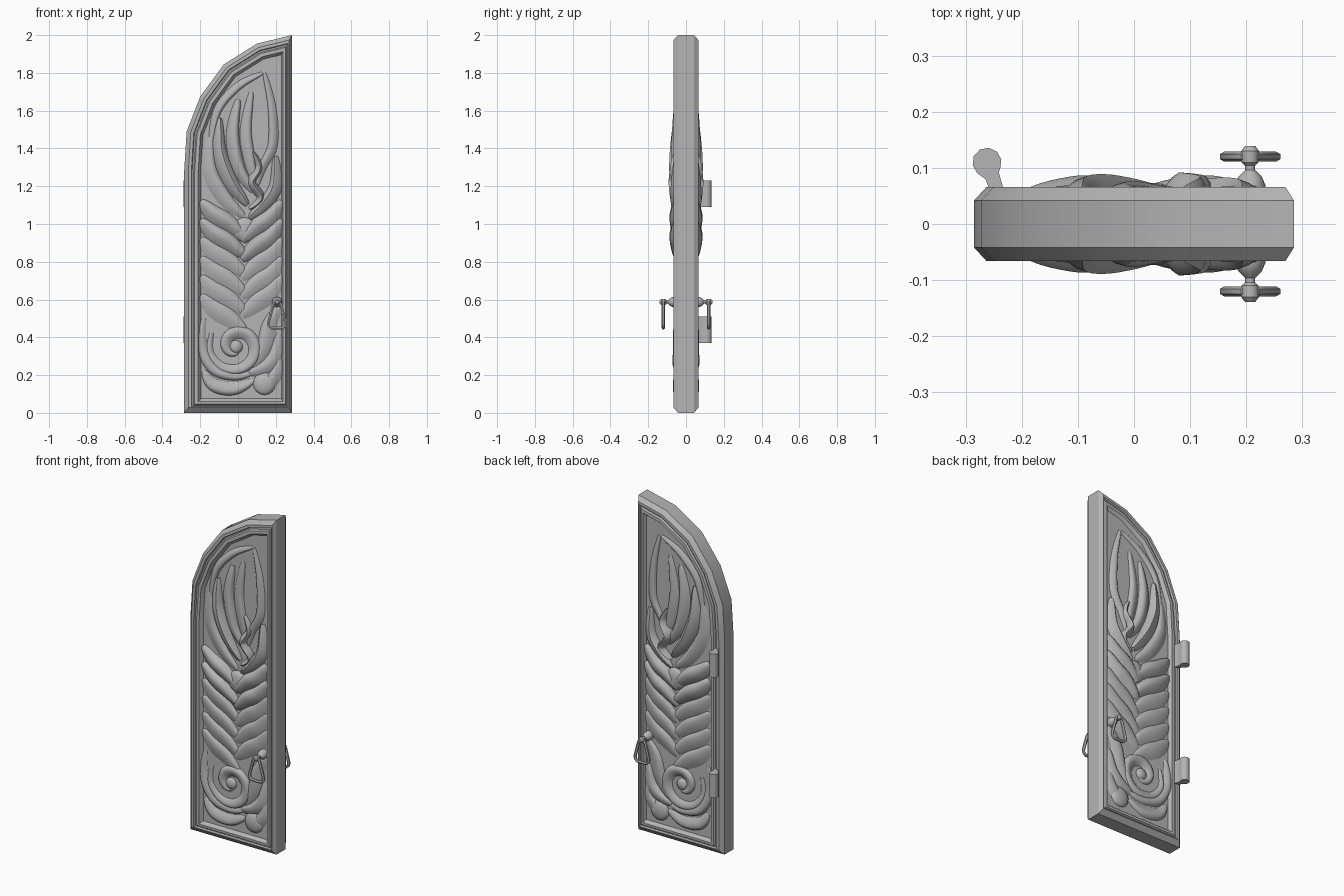
import bpy, bmesh, math
from mathutils import Vector

cube = bpy.data.objects.get("Cube")
if cube:
    bpy.data.objects.remove(cube, do_unlink=True)

GREY = (0.46, 0.46, 0.46, 1)
stone = bpy.data.materials.new("grey")
stone.use_nodes = True
stone.diffuse_color = GREY
stone.node_tree.nodes["Principled BSDF"].inputs["Base Color"].default_value = GREY

PANEL = -0.047   # front level of the recessed panel


def finish(name, mesh, mirror=True, angle=35):
    """Make an object, mirror it front to back, smooth its gentle edges."""
    obj = bpy.data.objects.new(name, mesh)
    bpy.context.collection.objects.link(obj)
    mesh.materials.clear()
    mesh.materials.append(stone)
    bpy.ops.object.select_all(action="DESELECT")
    obj.select_set(True)
    bpy.context.view_layer.objects.active = obj
    bpy.ops.object.shade_smooth_by_angle(angle=math.radians(angle))
    if mirror:
        mod = obj.modifiers.new("both_faces", "MIRROR")
        mod.use_axis = (False, True, False)
    return obj


def from_bmesh(name, bm, **kw):
    mesh = bpy.data.meshes.new(name)
    bm.to_mesh(mesh)
    bm.free()
    return finish(name, mesh, **kw)


def bridge(bm, a, b, closed=True):
    n = len(a)
    for i in range(n if closed else n - 1):
        j = (i + 1) % n
        bm.faces.new((a[i], a[j], b[j], b[i]))


# Door leaf: outline inset ring by ring, from the edge to the panel
outline = [Vector(p) for p in ((-.285, 0), (.285, 0), (.285, 2), (.1, 1.955), (-.075, 1.845),
                               (-.2, 1.675), (-.272, 1.49), (-.285, 1.28))]


def inset(bottom, right, arch):
    n = len(outline)
    lines = []
    for i in range(n):
        p, q = outline[i], outline[(i + 1) % n]
        d = (q - p).normalized()
        amount = bottom if i == 0 else right if i == 1 else arch
        lines.append((p + Vector((-d.y, d.x)) * amount, d))
    points = []
    for i in range(n):
        (p, d), (q, e) = lines[i - 1], lines[i]
        t = (q - p).cross(e) / d.cross(e)
        points.append(p + d * t)
    return points


rings = ((0, 0, 0, 0), (0, 0, 0, -.042), (.028, .015, .022, -.066), (.032, .02, .038, -.066),
         (.036, .024, .042, -.055), (.04, .028, .05, -.055), (.046, .034, .056, -.065),
         (.06, .046, .074, -.066), (.075, .056, .088, PANEL))
bm = bmesh.new()
previous = None
for bottom, right, arch, y in rings:
    ring = [bm.verts.new((p.x, y, p.y)) for p in inset(bottom, right, arch)]
    if previous:
        bridge(bm, previous, ring)
    previous = ring
bm.faces.new(previous)
from_bmesh("door_leaf", bm, angle=28)


# Carving: lapped leaf strands with a crest nearer to one side
def catmull(p, u):
    n = len(p) - 1
    i = min(int(u * n), n - 1)
    t = u * n - i
    a, b, c, d = p[max(i - 1, 0)], p[i], p[i + 1], p[min(i + 2, n)]
    return (b * 2 + (c - a) * t + (a * 2 - b * 5 + c * 4 - d) * t ** 2
            + (b * 3 - a - c * 3 + d) * t ** 3) / 2


SECTION = ((-1, -.15), (-.6, .4), (-.1, .8), (.4, 1), (.75, .7), (1, -.15))


def add_strand(bm, points, width, height, lean=1):
    path = [Vector(p) for p in points]
    steps = 5 * (len(path) - 1)
    previous = None
    for k in range(steps + 1):
        u = k / steps
        here = catmull(path, u)
        ahead = catmull(path, min(u + .02, 1)) - catmull(path, max(u - .02, 0))
        side = Vector((-ahead.y, ahead.x)).normalized() * lean
        swell = max(math.sin(math.pi * (.06 + .88 * u)), 0) ** .7
        ring = []
        for s, h in SECTION:
            p = here + side * s * width * swell
            ring.append(bm.verts.new((p.x, PANEL - h * height * swell, p.y)))
        if previous:
            bridge(bm, previous, ring, closed=False)
        previous = ring


def carve(name, strands):
    bm = bmesh.new()
    for strand in strands:
        add_strand(bm, *strand)
    bm.normal_update()
    bmesh.ops.reverse_faces(bm, faces=[f for f in bm.faces if f.normal.y > 0])
    from_bmesh(name, bm, angle=50)


carve("plume_carving", [
    (((-.15, 1.46), (-.15, 1.28), (-.07, 1.13), (.03, 1.04)), .045, .022, 1),
    (((-.1, 1.56), (-.1, 1.38), (-.04, 1.22), (.05, 1.1)), .045, .042, 1),
    (((.0, 1.66), (-.03, 1.48), (.0, 1.3), (.08, 1.17)), .04, .03, 1),
    (((.07, 1.7), (.04, 1.5), (.06, 1.34), (.09, 1.22)), .035, .02, 1),
    (((-.15, 1.4), (-.11, 1.6), (.0, 1.73), (.13, 1.8)), .025, .018, -1),
    (((.14, 1.8), (.18, 1.62), (.185, 1.42), (.13, 1.3), (.1, 1.2)), .028, .02, -1),
    (((.2, 1.36), (.2, 1.2), (.14, 1.1), (.06, 1.03)), .04, .036, -1),
    (((.08, 1.38), (.11, 1.3), (.07, 1.22), (.12, 1.14), (.06, 1.08)), .026, .045, 1),
])

# Chevron leaves meeting on the middle line
chevrons = []
for i in range(6):
    z = 1.1 - i * .1
    h = .04 if i < 2 else .02
    chevrons.append((((-.2, z + .02), (-.13, z - .05), (-.05, z - .1), (.04, z - .17)), .055, h, 1))
    if i < 5:
        chevrons.append((((.235, z + .02), (.17, z - .07), (.1, z - .12), (.02, z - .19)), .055, h, -1))
carve("chevron_carving", chevrons)

# Scroll: a spiral wrapped by long leaves
spiral = []
for i in range(13):
    turn = math.radians(150 + i * 42)
    r = .15 - i * .0105
    spiral.append((-.01 + r * math.cos(turn), .35 + r * math.sin(turn)))
carve("scroll_carving", [
    (spiral, .036, .022, -1),
    (((-.18, .5), (-.19, .36), (-.13, .24), (-.02, .2), (.07, .21)), .036, .02, -1),
    (((-.18, .22), (-.13, .15), (-.02, .13), (.08, .17)), .04, .022, -1),
    (((.22, .56), (.17, .47), (.14, .35), (.08, .24)), .045, .02, -1),
    (((.22, .42), (.2, .3), (.15, .24), (.06, .21)), .045, .025, -1),
    (((.22, .3), (.21, .22), (.17, .16), (.12, .12)), .04, .02, -1),
])


# Rounded bosses in the carving
def boss(name, x, z, r, depth):
    bm = bmesh.new()
    bmesh.ops.create_uvsphere(bm, u_segments=12, v_segments=8, radius=1)
    for v in bm.verts:
        v.co = (x + v.co.x * r, PANEL + v.co.y * depth, z + v.co.z * r)
    from_bmesh(name, bm)


boss("middle_boss", .035, .97, .065, .026)
boss("lower_boss", .14, .155, .06, .022)
boss("scroll_eye", -.01, .35, .035, .02)

# Handles: turned mount with a hanging stirrup ring, on both faces
HX, HZ = .207, .587
bm = bmesh.new()
previous = None
for r, y in ((.027, -.04), (.027, -.07), (.021, -.084), (.009, -.096), (.009, -.104),
             (.015, -.11), (.016, -.13), (.009, -.139)):
    ring = []
    for i in range(12):
        a = math.tau * i / 12
        ring.append(bm.verts.new((HX + r * math.cos(a), y, HZ + r * math.sin(a))))
    if previous:
        bridge(bm, previous, ring)
    previous = ring
bm.faces.new(previous)
bmesh.ops.recalc_face_normals(bm, faces=bm.faces)
from_bmesh("handle_mount", bm)

curve = bpy.data.curves.new("ring_path", "CURVE")
curve.dimensions = "3D"
curve.bevel_depth = .009
curve.bevel_resolution = 1
half = ((.012, .0), (.022, -.02), (.046, -.11), (.043, -.125), (.03, -.137))
loop = list(half) + [(-x, z) for x, z in reversed(half)]
spline = curve.splines.new("POLY")
spline.points.add(len(loop) - 1)
for point, (x, z) in zip(spline.points, loop):
    point.co = (HX + x, -.12, HZ + z, 1)
spline.use_cyclic_u = True
helper = bpy.data.objects.new("ring_helper", curve)
ring_mesh = bpy.data.meshes.new_from_object(helper)
bpy.data.objects.remove(helper)
finish("handle_ring", ring_mesh, angle=50)

# Hinges on the back: round knuckle on a short stem, extruded upwards
profile = [(-.232, .06), (-.241, .092)]
for i in range(8):
    a = math.radians(-25 + i * 36)
    profile.append((-.262 + .026 * math.cos(a), .11 + .026 * math.sin(a)))
profile += [(-.265, .08), (-.257, .06)]
for name, low in (("upper_hinge", 1.09), ("lower_hinge", .37)):
    bm = bmesh.new()
    ends = [[bm.verts.new((x, y, z)) for x, y in profile] for z in (low, low + .14)]
    bridge(bm, *ends)
    for end in ends:
        bm.faces.new(end)
    bmesh.ops.recalc_face_normals(bm, faces=bm.faces)
    from_bmesh(name, bm, mirror=False, angle=40)
